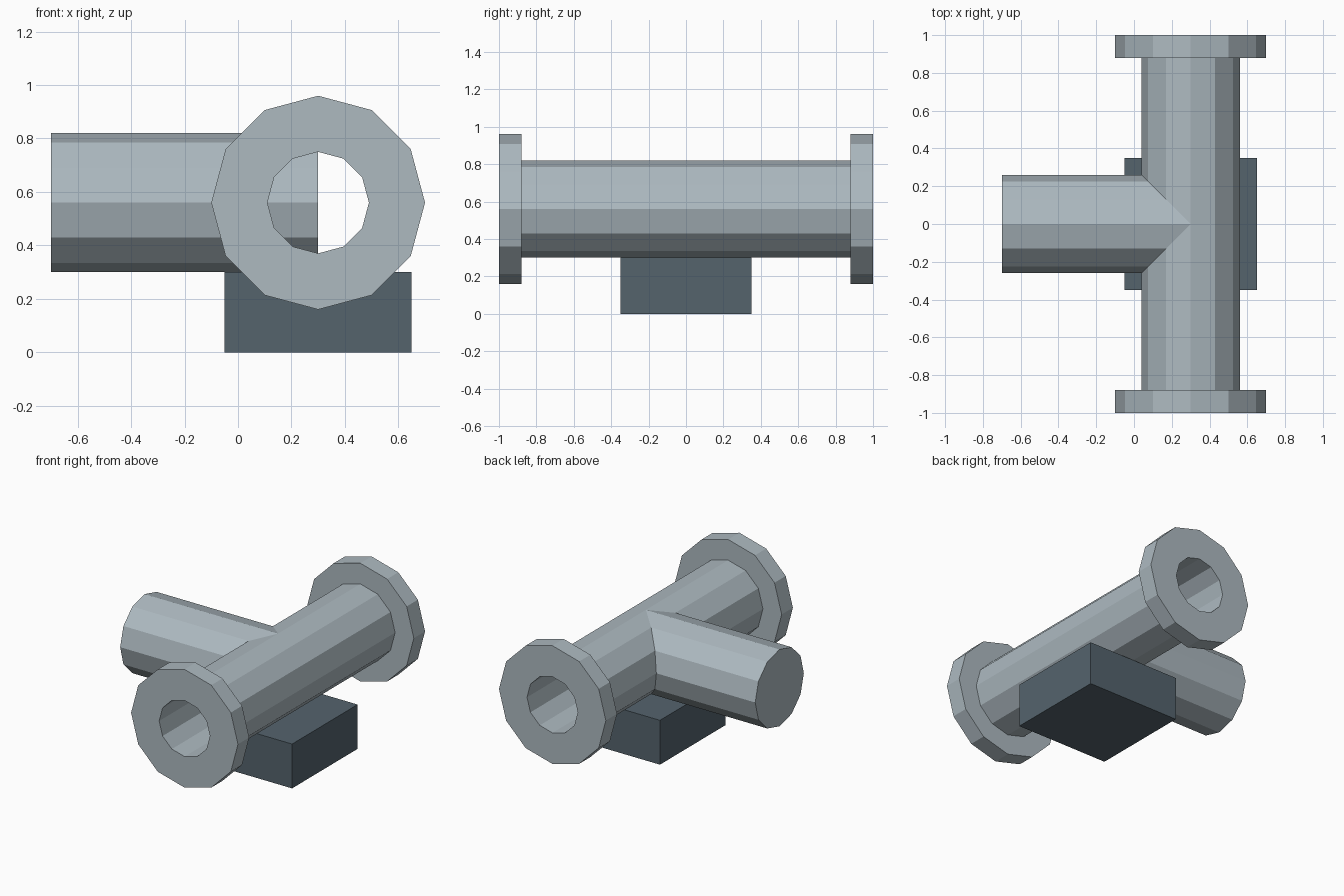
import bpy
import bmesh
import math
from mathutils import Matrix, Vector

cube = bpy.data.objects.get("Cube")
if cube:
    bpy.data.objects.remove(cube, do_unlink=True)

SIDES = 12
AXIS_X, AXIS_Z = 0.3, 0.56
PIPE_R, BORE_R, FLANGE_R = 0.26, 0.19, 0.4


def material(name, rgb):
    mat = bpy.data.materials.new(name)
    mat.use_nodes = True
    mat.diffuse_color = (*rgb, 1)
    mat.node_tree.nodes["Principled BSDF"].inputs["Base Color"].default_value = (*rgb, 1)
    return mat


def finish(name, bm, mat):
    bmesh.ops.recalc_face_normals(bm, faces=bm.faces)
    mesh = bpy.data.meshes.new(name)
    bm.to_mesh(mesh)
    bm.free()
    mesh.materials.append(mat)
    obj = bpy.data.objects.new(name, mesh)
    bpy.context.collection.objects.link(obj)
    return obj


def tube(name, outer, inner, y0, y1, mat):
    """Hollow faceted ring along y, swept from a rectangular section."""
    bm = bmesh.new()
    rings = []
    for i in range(SIDES):
        a = math.tau * i / SIDES
        rings.append([bm.verts.new((AXIS_X + r * math.cos(a), y, AXIS_Z + r * math.sin(a)))
                      for r, y in ((outer, y0), (outer, y1), (inner, y1), (inner, y0))])
    for i, ring in enumerate(rings):
        nxt = rings[(i + 1) % SIDES]
        for j in range(4):
            k = (j + 1) % 4
            bm.faces.new((ring[j], ring[k], nxt[k], nxt[j]))
    return finish(name, bm, mat)


steel = material("pale steel", (0.42, 0.49, 0.53))
slate = material("dark slate", (0.089, 0.125, 0.152))

# Main pipe with a flange at each end
tube("main_pipe", PIPE_R, BORE_R, -0.88, 0.88, steel)
tube("front_flange", FLANGE_R, BORE_R, -1, -0.88, steel)
tube("back_flange", FLANGE_R, BORE_R, 0.88, 1, steel)

# Solid side branch, ending on the main pipe's axis
bm = bmesh.new()
bmesh.ops.create_cone(bm, cap_ends=True, segments=SIDES, radius1=PIPE_R, radius2=PIPE_R, depth=1,
                      matrix=Matrix.Translation((AXIS_X - 0.5, 0, AXIS_Z))
                      @ Matrix.Rotation(math.pi / 2, 4, "Y"))
finish("branch_pipe", bm, steel)

# Support block
bm = bmesh.new()
bmesh.ops.create_cube(bm, size=1)
bmesh.ops.scale(bm, vec=Vector((0.7, 0.7, 0.3)), verts=bm.verts)
bmesh.ops.translate(bm, vec=Vector((AXIS_X, 0, 0.15)), verts=bm.verts)
finish("support_block", bm, slate)
